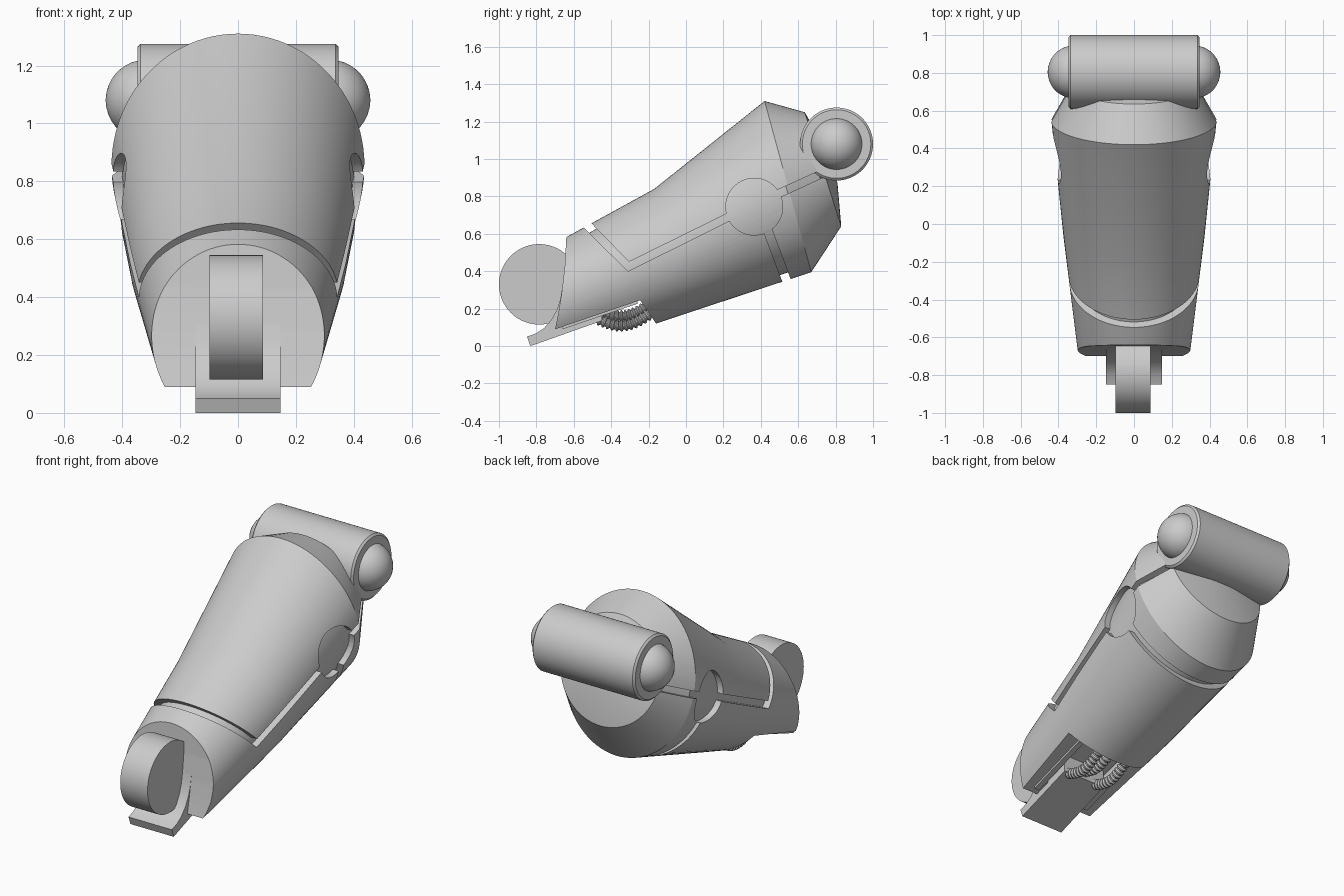
import bpy, bmesh, math
from mathutils import Vector

if "Cube" in bpy.data.objects:
    bpy.data.objects.remove(bpy.data.objects["Cube"])

SEG = 96


def finish(name, bm):
    bmesh.ops.recalc_face_normals(bm, faces=bm.faces)
    me = bpy.data.meshes.new(name)
    bm.to_mesh(me)
    bm.free()
    ob = bpy.data.objects.new(name, me)
    bpy.context.collection.objects.link(ob)
    return ob


def skin(name, rings):
    """Join closed rings of points into a capped solid."""
    bm = bmesh.new()
    rows = [[bm.verts.new(p) for p in r] for r in rings]
    n = len(rows[0])
    for a, b in zip(rows, rows[1:]):
        for i in range(n):
            j = (i + 1) % n
            bm.faces.new((a[i], a[j], b[j], b[i]))
    bm.faces.new(rows[0])
    bm.faces.new(rows[-1])
    return finish(name, bm)


def prism(name, pts, x0=-1, x1=1):
    """Side-view (y, z) outline extruded along x."""
    return skin(name, [[(x, y, z) for y, z in pts] for x in (x0, x1)])


def circle(cy, cz, r, n=SEG):
    return [(cy + r * math.cos(2 * math.pi * i / n), cz + r * math.sin(2 * math.pi * i / n))
            for i in range(n)]


def lathe_x(name, profile, cy, cz):
    return skin(name, [[(x, y, z) for y, z in circle(cy, cz, r)] for x, r in profile])


def boolean(ob, cutter, op='DIFFERENCE'):
    m = ob.modifiers.new("cut", 'BOOLEAN')
    m.operation, m.object, m.solver = op, cutter, 'EXACT'
    bpy.context.view_layer.objects.active = ob
    bpy.ops.object.modifier_apply(modifier=m.name)
    bpy.data.objects.remove(cutter)


# Housing cross-sections: top point, bottom point (y, z), half width
SECTIONS = [
    ((-1.0, .385), (-.865, -.115), .265),
    ((-.17, .84), (.01, .177), .372),
    ((.42, 1.31), (.67, .395), .437),
    ((.635, 1.25), (.83, .64), .33),
    ((.75, 1.05), (.81, .87), .11),
]


def housing(name, inset, shifts):
    rings = []
    for (t, b, w), s in zip(SECTIONS, shifts):
        t, b = Vector((0, *t)), Vector((0, *b))
        c, h = (t + b) / 2, (t - b) / 2
        k = 1 - inset / h.length
        c += Vector((0, .95, .3)) * s
        rings.append([c + h * k * math.cos(a) + Vector((w * k * math.sin(a), 0, 0))
                      for a in (2 * math.pi * i / SEG for i in range(SEG))])
    return skin(name, rings)


# Outer shell with panel channels, laid over an inset core
body = housing("housing", 0, (0, 0, 0, 0, 0))
boolean(body, prism("channel", [
    (-.61, .695), (-.31, .40), (.365, .735), (.567, .825), (.74, .905),
    (.74, .95), (.567, .87), (.365, .78), (-.305, .45), (-.57, .722)]))
boolean(body, prism("lower_channel", [(.365, .745), (.41, .755), (.60, .25), (.55, .25)]))
boolean(body, prism("joint_pocket", circle(.365, .745, .152, 64)))
boolean(body, housing("core", .038, (.02, 0, -.01, -.03, -.04)), 'UNION')

# Concave front mouth and flat underside with cable recess
boolean(body, prism("front_cut", [
    (-.635, .9), (-.64, .58), (-.648, .43), (-.664, .29), (-.68, .19), (-.70, .09),
    (-.74, -.3), (-2, -.3), (-2, .9)]))
boolean(body, prism("under_cut", [
    (-1.2, -.08), (-.70, .09), (-.245, .245), (-.16, .12), (-.05, -.2), (-1.2, -.5)]))
boolean(body, prism("cable_recess", [
    (-.60, .0), (-.60, .19), (-.22, .32), (-.19, .20), (-.2, .0)], -.19, .19))

# Fork plate below the front wheel
plate = prism("wheel_bracket", [
    (-.85, .05), (-.832, 0), (-.45, .135), (-.45, .26), (-.62, .36), (-.662, .31),
    (-.672, .25), (-.69, .195), (-.72, .14), (-.76, .095), (-.80, .068)], -.147, .147)

# Side rails in the underside recess
rails = [prism("recess_rail", [(-.66, .09), (-.26, .226), (-.26, .29), (-.66, .17)],
               min(s * .165, s * .20), max(s * .165, s * .20)) for s in (-1, 1)]

# Front wheel
wheel = lathe_x("front_wheel", [(-.098, .215), (.087, .215)], -.785, .33)

# Rear hinge barrel and domed end caps
barrel = lathe_x("hinge_barrel", [(-.348, .183), (-.337, .195), (.337, .195), (.348, .183)],
                 .805, 1.08)
caps = []
for s in (-1, 1):
    prof = [(s * (.317 + .14 * math.cos(a)), .14 * math.sin(a))
            for a in (math.radians(d) for d in (90, 80, 70, 60, 50, 40, 30, 20, 10, 2))]
    caps.append(lathe_x("hinge_cap", prof, .805, 1.08))

# Ribbed cables hanging between bracket and recess wall
cables = []
for x, lift in ((-.10, 0), (0, .05), (.10, 0)):
    rings, n = [], 56
    for i in range(n + 1):
        t = i / n
        p = Vector((x, -.49 + .32 * t, .155 + .035 * t + lift - .062 * math.sin(math.pi * t)))
        d = Vector((0, .32, .035 - .062 * math.pi * math.cos(math.pi * t))).normalized()
        u = Vector((0, -d.z, d.y))
        r = .032 if i % 4 in (1, 2) else .023
        rings.append([p + u * r * math.cos(a) + Vector((r * math.sin(a), 0, 0))
                      for a in (2 * math.pi * k / 16 for k in range(16))])
    cables.append(skin("cable", rings))

# Smooth shading with sharp edges kept
bpy.ops.object.select_all(action='DESELECT')
for ob in [body, plate, wheel, barrel] + rails + caps + cables:
    ob.select_set(True)
bpy.context.view_layer.objects.active = body
bpy.ops.object.shade_smooth_by_angle(angle=math.radians(25))
